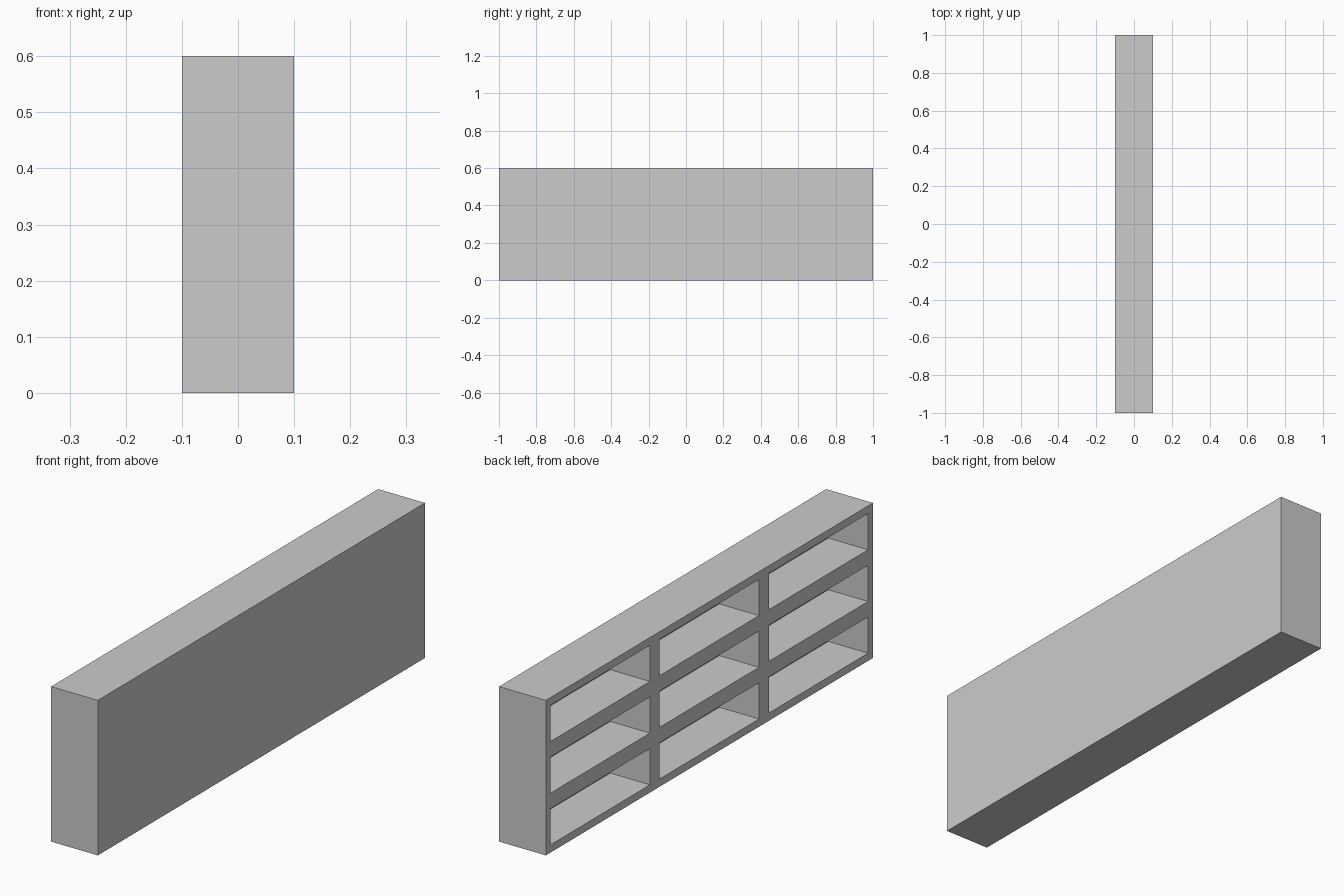
import bpy, bmesh
from mathutils import Matrix, Vector

if "Cube" in bpy.data.objects:
    bpy.data.objects.remove(bpy.data.objects["Cube"])

DEPTH, LENGTH, HEIGHT = 0.2, 2.0, 0.6
COLS, ROWS = 3, 3
WALL = 0.03

# Solid cabinet block standing on the ground
bm = bmesh.new()
bmesh.ops.create_cube(bm, size=1, matrix=Matrix.Translation((0, 0, HEIGHT / 2))
                      @ Matrix.Diagonal((DEPTH, LENGTH, HEIGHT, 1)))


def cut(point, normal):
    bmesh.ops.bisect_plane(bm, geom=bm.verts[:] + bm.edges[:] + bm.faces[:],
                           plane_co=point, plane_no=normal)


# Split into a 3 x 3 grid of modules
for i in range(1, COLS):
    cut((0, -LENGTH / 2 + i * LENGTH / COLS, 0), (0, 1, 0))
for i in range(1, ROWS):
    cut((0, 0, i * HEIGHT / ROWS), (0, 0, 1))

# Inset each module on the open side and push it back to form a compartment
bm.normal_update()
cells = [f for f in bm.faces if f.normal.x < -0.9]
bmesh.ops.inset_individual(bm, faces=cells, thickness=WALL, use_even_offset=True)
pushed = bmesh.ops.extrude_discrete_faces(bm, faces=cells)["faces"]
verts = list({v for f in pushed for v in f.verts})
bmesh.ops.translate(bm, verts=verts, vec=Vector((DEPTH - WALL, 0, 0)))
bmesh.ops.recalc_face_normals(bm, faces=bm.faces[:])

mesh = bpy.data.meshes.new("shelf_unit")
bm.to_mesh(mesh)
bm.free()
bpy.context.collection.objects.link(bpy.data.objects.new("shelf_unit", mesh))
